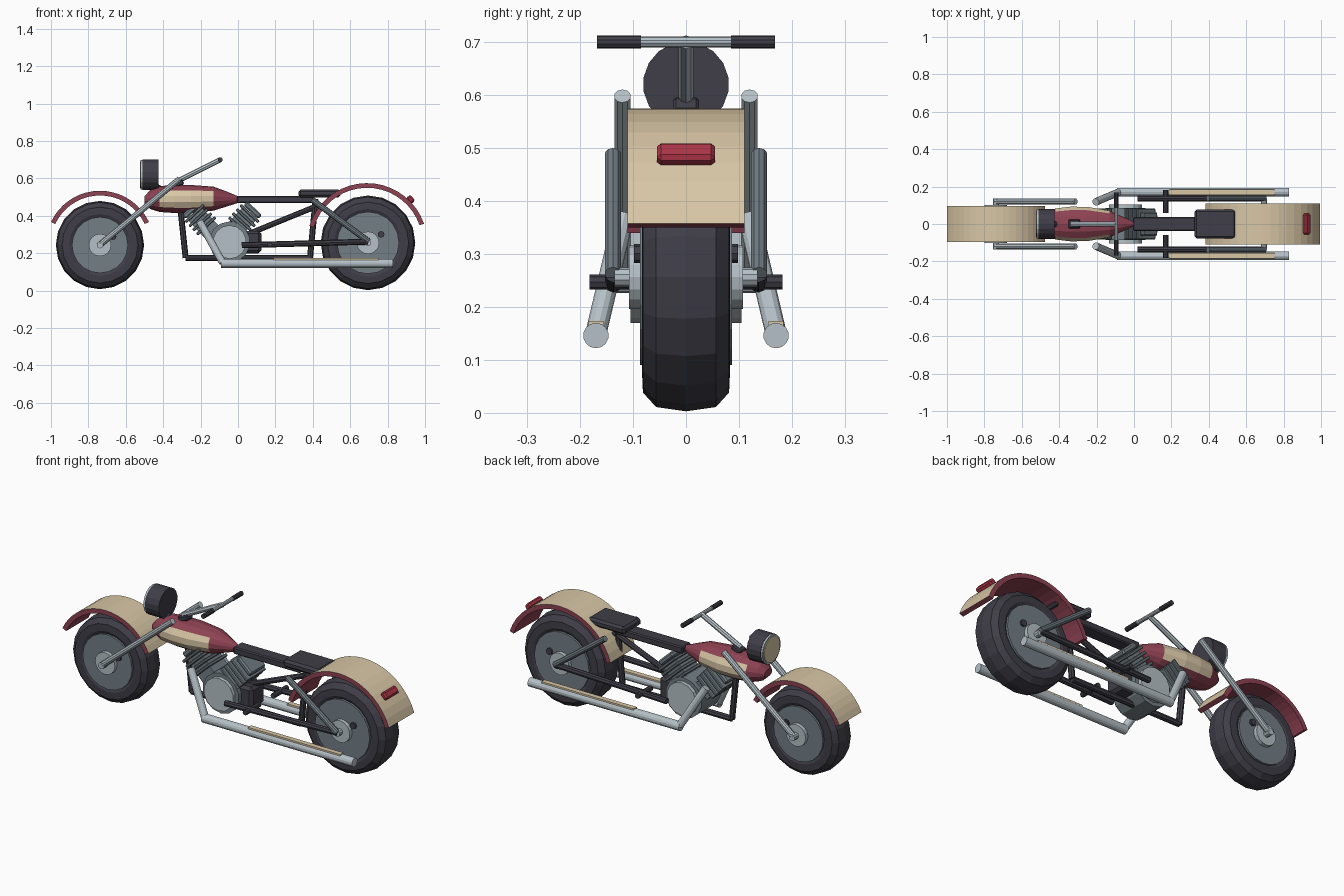
import bpy, bmesh, math
from mathutils import Vector, Matrix

if "Cube" in bpy.data.objects:
    bpy.data.objects.remove(bpy.data.objects["Cube"])

def material(name, r, g, b):
    m = bpy.data.materials.new(name)
    m.diffuse_color = (r, g, b, 1)
    m.use_nodes = True
    m.node_tree.nodes["Principled BSDF"].inputs["Base Color"].default_value = m.diffuse_color
    return m

BLACK = material("black", 0.05, 0.047, 0.063)
RED = material("dark red", 0.27, 0.055, 0.085)
CREAM = material("cream", 0.69, 0.57, 0.38)
CHROME = material("chrome", 0.46, 0.53, 0.57)
STEEL = material("steel", 0.17, 0.21, 0.235)
LAMP = material("lamp red", 0.40, 0.035, 0.06)

def finish(name, bm, *mats):
    bmesh.ops.recalc_face_normals(bm, faces=bm.faces)
    me = bpy.data.meshes.new(name)
    bm.to_mesh(me)
    bm.free()
    for m in mats:
        me.materials.append(m)
    ob = bpy.data.objects.new(name, me)
    bpy.context.collection.objects.link(ob)
    return ob

def tube(name, a, b, r, mat, n=10):
    """Cylinder from point a to point b."""
    a, b = Vector(a), Vector(b)
    d = b - a
    rot = d.to_track_quat('Z', 'Y').to_matrix().to_4x4()
    bm = bmesh.new()
    bmesh.ops.create_cone(bm, cap_ends=True, segments=n, radius1=r, radius2=r, depth=d.length,
                          matrix=Matrix.Translation((a + b) / 2) @ rot)
    return finish(name, bm, mat)

def box(name, c, size, mat, tilt=0, bevel=0):
    """Box centred on c, tilted about the y axis."""
    bm = bmesh.new()
    bmesh.ops.create_cube(bm, size=1, matrix=Matrix.Diagonal((*size, 1)))
    if bevel:
        bmesh.ops.bevel(bm, geom=bm.edges[:], offset=bevel, segments=1, affect='EDGES')
    bm.transform(Matrix.Translation(c) @ Matrix.Rotation(tilt, 4, 'Y'))
    return finish(name, bm, mat)

def rings_mesh(rings, closed_loop=False, caps=False):
    """Skin a list of closed point rings."""
    bm = bmesh.new()
    vs = [[bm.verts.new(p) for p in ring] for ring in rings]
    n = len(vs[0])
    for i in range(len(vs) if closed_loop else len(vs) - 1):
        p, q = vs[i], vs[(i + 1) % len(vs)]
        for j in range(n):
            bm.faces.new((p[j], p[(j + 1) % n], q[(j + 1) % n], q[j]))
    if caps:
        bm.faces.new(vs[0])
        bm.faces.new(vs[-1])
    return bm

def sweep(cx, cz, profile, angles):
    """Place a (y, radius) profile at each angle around a wheel centre."""
    return [[(cx + r * math.cos(a), y, cz + r * math.sin(a)) for y, r in profile] for a in angles]

# Wheels: tyre, rim, hub and valve
def wheel(label, cx, cz, R, w, rim):
    half = [(w * 0.85, rim - 0.01), (w, rim + 0.015), (w * 0.98, R * 0.86),
            (w * 0.68, R - 0.008)]
    profile = half + [(0, R)] + [(-y, r) for y, r in reversed(half)]
    angles = [math.tau * i / 20 for i in range(20)]
    finish(label + "_tyre", rings_mesh(sweep(cx, cz, profile, angles), True), BLACK)
    tube(label + "_rim", (cx, -w - .004, cz), (cx, w + .004, cz), rim, STEEL, 20)
    tube(label + "_hub", (cx, -w - .025, cz), (cx, w + .025, cz), 0.06, CHROME, 16)
    tube(label + "_axle", (cx, -.135, cz), (cx, .135, cz), 0.018, CHROME)
    for s in (-1, 1):
        tube(label + "_valve", (cx + .07, s * w, cz + .045), (cx + .07, s * (w + .015), cz + .045),
             0.018, BLACK, 8)

wheel("front_wheel", -0.738, 0.244, 0.236, 0.076, 0.150)
wheel("rear_wheel", 0.695, 0.256, 0.253, 0.083, 0.166)

# Fenders: cream outer skin, red edges and underside
def fender(name, cx, cz, R, w, a0, a1):
    profile = [(-w, R), (w, R), (w, R - .025), (-w, R - .025)]
    angles = [math.radians(a0 + (a1 - a0) * i / 18) for i in range(19)]
    bm = rings_mesh(sweep(cx, cz, profile, angles), caps=True)
    for f in bm.faces:
        out = all(math.hypot(v.co.x - cx, v.co.z - cz) > R - .01 for v in f.verts)
        f.material_index = 1 if out else 0
    finish(name, bm, RED, CREAM)

fender("front_fender", -0.738, 0.245, 0.289, 0.096, 25, 155)
fender("rear_fender", 0.690, 0.253, 0.322, 0.110, 19, 163)
box("tail_light", (.923, 0, .488), (.042, .11, .03), LAMP, math.radians(50), .008)

# Fuel tank: teardrop rings with cream side panels
stations = [(-.50, .035, .02, .485), (-.47, .06, .05, .487), (-.42, .085, .069, .49),
            (-.34, .095, .075, .49), (-.25, .094, .075, .49), (-.13, .073, .064, .492),
            (-.06, .04, .04, .49), (0, .012, .018, .487)]
bm = rings_mesh([[(x, ry * math.cos(math.tau * (k + .5) / 14), cz + rz * math.sin(math.tau * (k + .5) / 14))
                  for k in range(14)] for x, ry, rz, cz in stations], caps=True)
for f in bm.faces:
    c = f.calc_center_median()
    if -.42 < c.x < -.13 and .455 < c.z < .53 and abs(c.y) > .05:
        f.material_index = 1
finish("fuel_tank", bm, RED, CREAM)

# Headlight
tube("headlight_shell", (-.51, 0, .62), (-.425, 0, .62), .081, BLACK, 18)
tube("headlight_ring", (-.52, 0, .62), (-.508, 0, .62), .079, CHROME, 18)
tube("headlight_lens", (-.524, 0, .62), (-.518, 0, .62), .07, CREAM, 18)
tube("headlight_bracket", (-.45, 0, .56), (-.40, 0, .53), .02, BLACK)

# Handlebar
tube("handlebar_stem", (-.335, 0, .58), (-.095, 0, .70), .014, CHROME, 8)
tube("handlebar", (-.095, -.09, .70), (-.095, .09, .70), .0105, CHROME)
box("stem_clamp", (-.32, 0, .572), (.06, .05, .03), BLACK, -.4, .006)

# Seat and backbone
box("backbone", (.20, 0, .488), (.41, .075, .038), BLACK, 0, .006)
box("seat", (.435, 0, .52), (.225, .155, .042), BLACK, 0, .012)

# Central frame tubes
path = [(-.31, .46), (-.28, .175), (.385, .175), (.415, .49)]
for i, (p, q) in enumerate(zip(path, path[1:])):
    tube(f"frame_tube_{i}", (p[0], 0, p[1]), (q[0], 0, q[1]), .016, BLACK, 8)
tube("frame_diagonal", (.06, 0, .305), (.44, 0, .46), .015, BLACK, 8)

# Engine: crankcase, covers and finned cylinders in a V
tube("crankcase", (-.045, -.085, .26), (-.045, .085, .26), .11, STEEL, 14)
box("gearbox", (.06, 0, .26), (.13, .12, .12), BLACK, 0, .015)
for lean in (-43, 43):
    t = math.radians(lean)
    d = Vector((math.sin(t), 0, math.cos(t)))
    base = Vector((-.085, 0, .255))
    box("cylinder_core", base + d * .145, (.10, .12, .15), STEEL, t)
    for k in range(4):
        box("cylinder_fin", base + d * (.125 + .03 * k), (.135, .165, .016), STEEL, t, .004)
    box("cylinder_head", base + d * .24, (.11, .13, .03), STEEL, t, .008)

# Parts repeated on the left and right
for s, side in ((-1, "right"), (1, "left")):
    tube(side + "_engine_cover", (-.045, s * .084, .26), (-.045, s * .105, .26), .09, CHROME, 14)
    tube(side + "_fork", (-.745, s * .12, .24), (-.312, s * .12, .598), .016, CHROME)
    tube(side + "_grip", (-.095, s * .085, .70), (-.095, s * .168, .70), .0125, BLACK)
    tube(side + "_rear_strut", (.70, s * .138, .262), (.395, s * .138, .487), .016, STEEL)
    tube(side + "_swing_arm", (.02, s * .137, .243), (.695, s * .137, .262), .016, BLACK, 8)
    tube(side + "_foot_peg", (.17, s * .06, .247), (.17, s * .182, .247), .014, BLACK, 8)
    tube(side + "_exhaust_header", (-.205, s * .118, .37), (-.082, s * .17, .15), .02, CHROME, 12)
    tube(side + "_exhaust_pipe", (-.09, s * .17, .146), (.828, s * .17, .146), .024, CHROME, 14)
    box(side + "_exhaust_stripe", (.47, s * .17, .169), (.56, .028, .009), CREAM)
